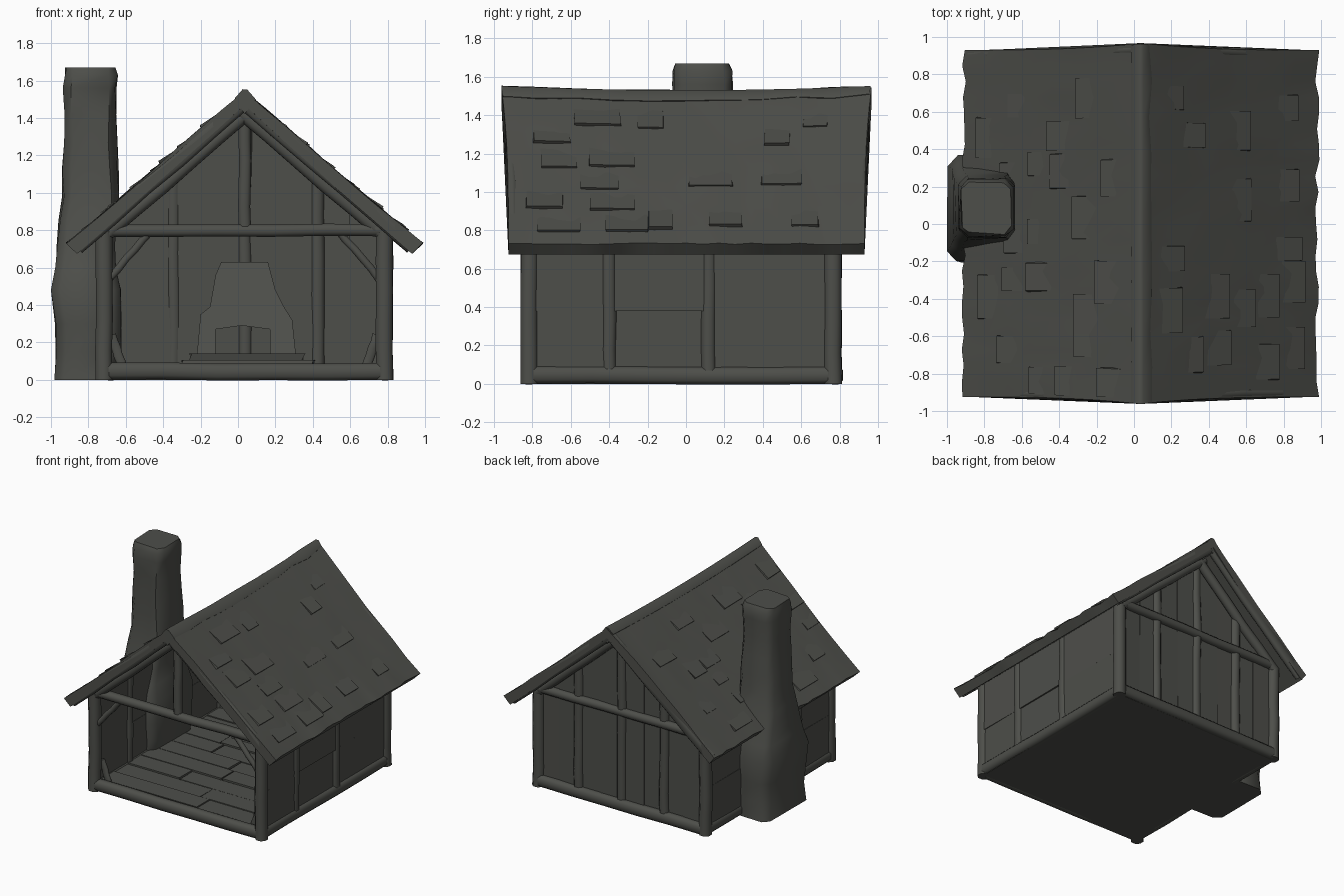
import bpy, bmesh, math, random
from mathutils import Vector as V

if "Cube" in bpy.data.objects:
    bpy.data.objects.remove(bpy.data.objects["Cube"])

random.seed(4)
CX = 0.035                      # house centre line
mat = bpy.data.materials.new("dark grey")
mat.diffuse_color = (0.075, 0.077, 0.068, 1)
mat.use_nodes = True
mat.node_tree.nodes["Principled BSDF"].inputs["Base Color"].default_value = mat.diffuse_color


def jit(a):
    return random.uniform(-a, a)


def loft(bm, rings):
    """Skin closed rings of points and cap both ends."""
    rows = [[bm.verts.new(p) for p in r] for r in rings]
    n = len(rows[0])
    for a, b in zip(rows, rows[1:]):
        for i in range(n):
            bm.faces.new((a[i], a[(i + 1) % n], b[(i + 1) % n], b[i]))
    bm.faces.new(rows[0])
    bm.faces.new(rows[-1][::-1])


def finish(name, bm, angle=40):
    bmesh.ops.recalc_face_normals(bm, faces=bm.faces)
    me = bpy.data.meshes.new(name)
    bm.to_mesh(me)
    bm.free()
    me.materials.append(mat)
    me.shade_smooth()
    me.set_sharp_from_angle(angle=math.radians(angle))
    ob = bpy.data.objects.new(name, me)
    bpy.context.collection.objects.link(ob)
    return ob


def section(w, h, c=0.28):
    """Chamfered rectangle, eight points."""
    k = c * min(w, h)
    a, b = w / 2, h / 2
    return [(a, -b + k), (a, b - k), (a - k, b), (-a + k, b),
            (-a, b - k), (-a, -b + k), (-a + k, -b), (a - k, -b)]


def beam(name, p, q, w, h, n=6, wob=0.004):
    p, q = V(p), V(q)
    d = (q - p).normalized()
    u = V((1, 0, 0)) if abs(d.z) > 0.95 else d.cross(V((0, 0, 1))).normalized()
    v = u.cross(d)
    rings = []
    for i in range(n):
        c = p.lerp(q, i / (n - 1)) + u * jit(wob) + v * jit(wob)
        rings.append([c + u * a + v * b for a, b in section(w, h)])
    bm = bmesh.new()
    loft(bm, rings)
    return finish(name, bm, 50)


def box(bm, lo, hi, j=0.0):
    (x0, y0, z0), (x1, y1, z1) = lo, hi
    loft(bm, [[(x + jit(j), y + jit(j), z) for x, y in
               ((x0, y0), (x1, y0), (x1, y1), (x0, y1))] for z in (z0, z1)])


def roof(side, s, y, off=0.0):
    """Point on a roof slope: s = 0 at the ridge, 1 at the eave."""
    x = CX + side * (0.945 * s + 0.655 * off)
    z = 1.52 + 0.03 * y * y - (0.79 + 0.03 * y * y) * s + 0.755 * off
    return V((x, y * (1 + 0.04 * (1 - s) ** 3), z))


# roof shell: one wavy section swept front to back
bm = bmesh.new()
rings = []
N = 22
for j in range(N + 1):
    y = -0.925 + 1.855 * j / N
    ring = []
    for k in range(-8, 9):
        s = abs(k) / 8
        p = roof(1 if k > 0 else -1, s, y, jit(0.005) if k else -0.002)
        if s == 1:
            p.x += jit(0.012)
        ring.append(p)
    for k in (8, 4, 0, -4, -8):
        q = roof((k > 0) - (k < 0), abs(k) / 8, y, -0.075 if k else -0.1)
        ring.append(q)
    rings.append(ring)
loft(bm, rings)
finish("roof", bm)

# scattered raised shingles
bm = bmesh.new()
for side in (-1, 1):
    for row in range(6):
        for y0 in (-0.72, -0.4, -0.08, 0.24, 0.56):
            if random.random() < 0.35:
                continue
            y, s = y0 + jit(0.12), 0.08 + row * 0.135 + jit(0.02)
            w, t = random.uniform(0.06, 0.12), random.uniform(0.008, 0.018)
            loft(bm, [[roof(side, e, y - w + jit(0.015), -0.02),
                       roof(side, e, y + w + jit(0.015), -0.02),
                       roof(side, e, y + w, o), roof(side, e, y - w, o)]
                      for e, o in ((s, -0.008), (s + 0.15 + jit(0.02), t))])
finish("shingles", bm, 25)

# ridge cap
bm = bmesh.new()
loft(bm, [[roof(-1, 0.05, y, 0.004), V((CX - 0.01, y * 1.04, 1.53 + 0.025 * y * y + jit(0.004))),
           V((CX + 0.015, y * 1.04, 1.53 + 0.025 * y * y)), roof(1, 0.055 + jit(0.01), y, 0.004),
           V((CX, y * 1.04, 1.42))] for y in [-0.925 + 0.185 * i for i in range(11)]])
finish("ridge_cap", bm, 60)

# rafters and verge poles on both gables
for end, yr, yv in (("front", -0.82, -0.895), ("back", 0.78, 0.90)):
    for label, side in (("left", -1), ("right", 1)):
        beam(f"{end}_{label}_rafter", roof(side, 0.03, yr, -0.1), roof(side, 0.86, yr, -0.1), 0.07, 0.07)
        beam(f"{end}_{label}_verge_pole", roof(side, 0.02, yv, -0.045), roof(side, 0.98, yv, -0.045),
             0.05, 0.085)

# frame: corner posts, sills, tie beams, king post, braces
for label, side in (("left", -1), ("right", 1)):
    x = CX + side * 0.75
    beam(f"{label}_front_post", (x, -0.815, 0), (x, -0.815, 0.8), 0.09, 0.09)
    beam(f"{label}_back_post", (x, 0.765, 0), (x, 0.765, 0.8), 0.09, 0.09)
    beam(f"{label}_sill", (x, -0.8, 0.045), (x, 0.76, 0.045), 0.075, 0.09)
    beam(f"{label}_brace", (CX + side * 0.72, -0.82, 0.54), (CX + side * 0.5, -0.82, 0.8), 0.04, 0.04)
    beam(f"{label}_foot_brace", (CX + side * 0.71, -0.78, 0.24), (CX + side * 0.65, -0.78, 0.06), 0.03, 0.05)
for label, y in (("front", -0.82), ("back", 0.78)):
    beam(f"{label}_sill", (CX - 0.73, y, 0.045), (CX + 0.73, y, 0.045), 0.075, 0.09)
    beam(f"{label}_tie_beam", (CX - 0.73, y, 0.8), (CX + 0.73, y, 0.8), 0.07, 0.065)
beam("king_post", (CX, -0.82, 0.8), (CX, -0.82, 1.42), 0.065, 0.06)

# back wall: vertical planks cut to the roof slope, and studs
bm = bmesh.new()
edges = [-0.73, -0.55, -0.37, -0.2, 0, 0.19, 0.38, 0.56, 0.73]
for a, b in zip(edges, edges[1:]):
    y = 0.735 + jit(0.008)
    prof = [(a, 0.02), (b, 0.02), (b, 1.45 - 0.836 * abs(b)), (a, 1.45 - 0.836 * abs(a))]
    loft(bm, [[(CX + x, yy + jit(0.004), z) for x, z in prof] for yy in (y, y + 0.04)])
finish("back_wall", bm)
for i, x in enumerate((-0.38, 0.0, 0.39)):
    beam(f"back_stud_{i + 1}", (CX + x, 0.76, 0.02), (CX + x, 0.76, 1.42 - 0.836 * abs(x)), 0.075, 0.08)

# side walls: two rows of panels between studs
for label, side in (("left", -1), ("right", 1)):
    bm = bmesh.new()
    cuts = [-0.8, -0.4, 0.12, 0.76]
    for a, b in zip(cuts, cuts[1:]):
        for z0, z1 in ((0.03, 0.385), (0.38, 0.8)):
            xs = sorted((CX + side * 0.725, CX + side * (0.772 + jit(0.006))))
            box(bm, (xs[0], a, z0), (xs[1], b, z1), 0.004)
    finish(f"{label}_wall", bm)
    for i, y in enumerate(cuts[1:3]):
        beam(f"{label}_wall_stud_{i + 1}", (CX + side * 0.747, y, 0.02), (CX + side * 0.747, y, 0.8),
             0.075, 0.075)

# floor base and boards
bm = bmesh.new()
box(bm, (CX - 0.76, -0.83, 0), (CX + 0.76, 0.78, 0.06))
finish("floor_base", bm)
bm = bmesh.new()
for i in range(9):
    y, m = -0.78 + i * 0.17, CX + jit(0.4)
    for x0, x1 in ((CX - 0.72, m - 0.004), (m + 0.004, CX + 0.72)):
        box(bm, (x0, y + 0.004, 0.05), (x1, y + 0.166, 0.075 + jit(0.006)), 0.002)
finish("floor_boards", bm)

# fireplace on the back wall: arched body with opening, and hearth
prof = [(-0.22, 0.13), (-0.2, 0.35), (-0.15, 0.39), (-0.12, 0.56), (-0.09, 0.63), (0.16, 0.63),
        (0.2, 0.48), (0.24, 0.4), (0.29, 0.32), (0.31, 0.13), (0.17, 0.13), (0.17, 0.27),
        (0.02, 0.29), (-0.12, 0.27), (-0.12, 0.13)]
bm = bmesh.new()
loft(bm, [[(x, 0.46 + max(0, z - 0.3) * 0.4, z) for x, z in prof], [(x, 0.75, z) for x, z in prof]])
finish("fireplace", bm, 35)
bm = bmesh.new()
box(bm, (-0.3, 0.36, 0.06), (0.41, 0.75, 0.105), 0.015)
box(bm, (-0.25, 0.4, 0.1), (0.35, 0.75, 0.14), 0.015)
finish("hearth", bm)

# chimney: rough stack of stone rings (z, x0, x1, y0, y1)
levels = [(0, -0.98, -0.66, -0.19, 0.36), (0.15, -0.97, -0.63, -0.18, 0.35),
          (0.3, -0.975, -0.62, -0.2, 0.36), (0.48, -1.0, -0.63, -0.2, 0.37),
          (0.6, -0.975, -0.66, -0.16, 0.34), (0.72, -0.965, -0.66, -0.13, 0.31),
          (0.85, -0.955, -0.64, -0.1, 0.28), (0.98, -0.935, -0.635, -0.08, 0.26),
          (1.12, -0.935, -0.64, -0.07, 0.25), (1.27, -0.925, -0.645, -0.065, 0.24),
          (1.42, -0.925, -0.65, -0.06, 0.235), (1.56, -0.93, -0.65, -0.065, 0.24),
          (1.63, -0.93, -0.645, -0.065, 0.24), (1.67, -0.92, -0.66, -0.05, 0.225)]
bm = bmesh.new()
rings = []
for z, x0, x1, y0, y1 in levels:
    j = 0.008 if z else 0.004
    rings.append([((x0 + x1) / 2 + a + jit(j), (y0 + y1) / 2 + b + jit(j), z)
                  for a, b in section(x1 - x0, y1 - y0, 0.15)])
loft(bm, rings)
finish("chimney", bm, 50)
